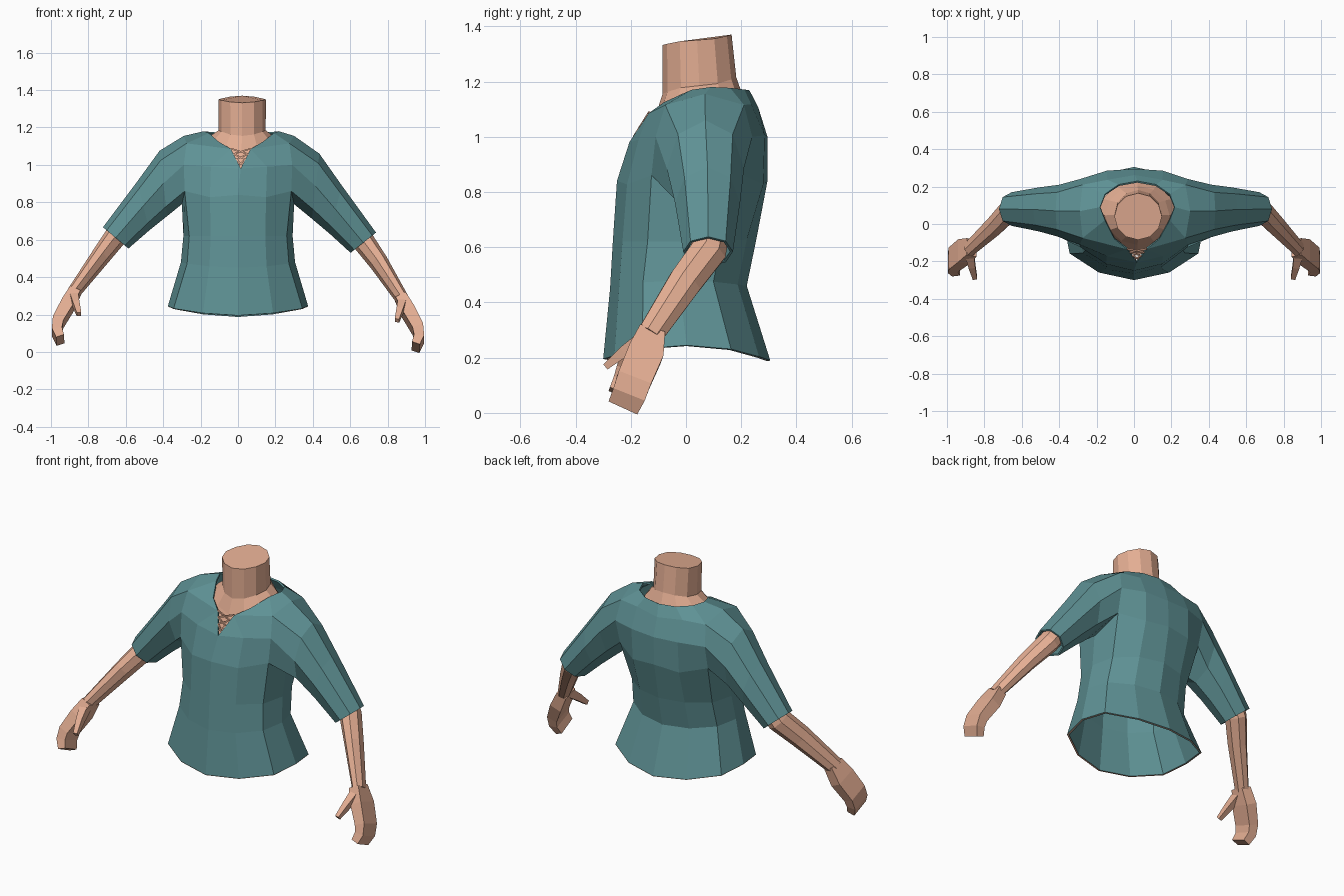
import bpy, bmesh, math
from mathutils import Vector

if "Cube" in bpy.data.objects:
    bpy.data.objects.remove(bpy.data.objects["Cube"])


def material(name, rgb):
    m = bpy.data.materials.new(name)
    m.diffuse_color = (*rgb, 1)
    m.use_nodes = True
    m.node_tree.nodes["Principled BSDF"].inputs["Base Color"].default_value = m.diffuse_color
    return m


TEAL = material("teal cloth", (0.114, 0.288, 0.302))
SKIN = material("skin", (0.776, 0.423, 0.292))


def finish(bm, name, mat):
    bmesh.ops.recalc_face_normals(bm, faces=bm.faces)
    me = bpy.data.meshes.new(name)
    bm.to_mesh(me)
    bm.free()
    me.materials.append(mat)
    ob = bpy.data.objects.new(name, me)
    bpy.context.collection.objects.link(ob)
    return ob


def place(p, s):
    """Put an arm point on side s; the left arm hangs slightly higher."""
    x, y, z = p
    lift = 0
    if s < 0 and x > 0.3:
        lift = 0.01 + 0.03 * (x - 0.3) / 0.7
        x -= 0.016 if x < 0.8 else 0
    return Vector((s * x, y, z + lift))


def body_ring(hx, yf, yb, zf, zs, zb, cx=0.0, n=12):
    """Oval ring whose height differs at the front, sides and back."""
    pts = []
    for i in range(n):
        a = 2 * math.pi * i / n
        c, s = math.cos(a), math.sin(a)
        z = zs + ((zb if s > 0 else zf) - zs) * s * s
        pts.append(Vector((cx + hx * c, (yf + yb) / 2 + (yb - yf) / 2 * s, z)))
    return pts


def bridge(bm, a, b):
    for i in range(len(a)):
        j = (i + 1) % len(a)
        bm.faces.new((a[i], a[j], b[j], b[i]))


def tube(name, sections, wide, n, side=1):
    """Closed loft; each section is centre, half width, half thickness."""
    bm = bmesh.new()
    cs = [Vector(s[0]) for s in sections]
    rings = []
    for k, (c, hw, ht) in enumerate(sections):
        d = (cs[min(k + 1, len(cs) - 1)] - cs[max(k - 1, 0)]).normalized()
        w = Vector(wide)
        w = (w - d * w.dot(d)).normalized()
        t = d.cross(w)
        grow = 1 / math.cos(math.pi / n)
        # every vertex of a section shares the side offset of its centre
        shift = place(cs[k], side) - Vector((side * cs[k].x, cs[k].y, cs[k].z))
        ring = []
        for i in range(n):
            a = 2 * math.pi * (i + 0.5) / n
            p = cs[k] + w * hw * grow * math.cos(a) + t * ht * grow * math.sin(a)
            ring.append(bm.verts.new(Vector((side * p.x, p.y, p.z)) + shift))
        rings.append(ring)
    for a, b in zip(rings, rings[1:]):
        bridge(bm, a, b)
    bm.faces.new(rings[0])
    bm.faces.new(rings[-1])
    return finish(bm, name, SKIN)


# Shirt body, hem to collar: half width, front y, back y, front/side/back z
bm = bmesh.new()
rows = [
    body_ring(0.375, -0.30, 0.305, 0.195, 0.245, 0.19),
    body_ring(0.305, -0.275, 0.22, 0.45, 0.48, 0.46),
    body_ring(0.292, -0.265, 0.255, 0.62, 0.62, 0.63),
    body_ring(0.30, -0.25, 0.295, 0.84, 0.79, 0.84),
    body_ring(0.30, -0.205, 0.295, 0.98, 1.02, 1.0, 0.005),
    body_ring(0.295, -0.125, 0.262, 1.085, 1.155, 1.105, 0.005),
    body_ring(0.20, -0.05, 0.23, 1.14, 1.18, 1.168, 0.018),
]
# Fuller corners on the lower body
for r, k in ((0, 1.06), (1, 1.03), (2, 1.03)):
    for col in (1, 5, 7, 11):
        rows[r][col].x *= k
        rows[r][col].y *= k
# Flatter upper back
for r, y in ((3, 0.28), (4, 0.285)):
    for col in (2, 4):
        rows[r][col].y = y
# Armhole corners: row, half width, front y, back y, z
for r, hx, yf, yb, z in ((3, 0.285, -0.125, 0.205, 0.86),
                         (4, 0.29, -0.11, 0.24, 1.0),
                         (5, 0.275, -0.075, 0.21, 1.115)):
    for col, s, y in ((11, 1, yf), (7, -1, yf), (1, 1, yb), (5, -1, yb)):
        rows[r][col] = Vector((s * hx, y, z))
# V neckline points
CX = 0.015
for col, s in ((8, -1), (10, 1)):
    rows[5][col] = Vector((CX + s * 0.052, -0.135, 1.085))
    rows[6][col] = Vector((CX + s * 0.12, -0.08, 1.125))
rows[4][9].x = CX
v = [[bm.verts.new(p) for p in r] for r in rows]
for r in range(6):
    for c in range(12):
        d = (c + 1) % 12
        if r in (3, 4) and c in (11, 0, 5, 6):      # armholes
            continue
        if r == 5 and c in (8, 9):                  # open neck
            continue
        if r == 4 and c == 8:
            bm.faces.new((v[4][8], v[4][9], v[5][8]))
        elif r == 4 and c == 9:
            bm.faces.new((v[4][9], v[4][10], v[5][10]))
        else:
            bm.faces.new((v[r][c], v[r][d], v[r + 1][d], v[r + 1][c]))

# Sleeves: top (x, z), under (x, z), middle y, half depth
SLEEVE = [((0.435, 1.06), (0.395, 0.712), 0.07, 0.14),
          ((0.555, 0.89), (0.49, 0.632), 0.078, 0.118),
          ((0.738, 0.638), (0.602, 0.53), 0.08, 0.09)]
for s in (1, -1):
    mid, fr, bk = (0, 11, 1) if s > 0 else (6, 7, 5)
    prev = [v[3][mid], v[3][fr], v[4][fr], v[5][fr],
            v[5][mid], v[5][bk], v[4][bk], v[3][bk]]
    for top, low, cy, hy in SLEEVE:
        ring = []
        for i in range(8):
            a = math.pi * i / 4
            f = (1 - math.cos(a)) / 2
            p = (low[0] + (top[0] - low[0]) * f, cy - hy * math.sin(a),
                 low[1] + (top[1] - low[1]) * f)
            ring.append(bm.verts.new(place(p, s)))
        bridge(bm, prev, ring)
        prev = ring
loose = [x for x in bm.verts if not x.link_faces]
bmesh.ops.delete(bm, geom=loose, context='VERTS')
shirt = finish(bm, "shirt", TEAL)
# Outward normals so the cloth thickens inward
front = min(shirt.data.polygons, key=lambda p: p.center.y)
if front.normal.y > 0:
    shirt.data.flip_normals()
cloth = shirt.modifiers.new("thickness", 'SOLIDIFY')
cloth.thickness = 0.01
cloth.offset = -1

# Thin skin-coloured edge under the hem
bm = bmesh.new()
bridge(bm, *[[bm.verts.new((p.x * k, p.y * k, p.z - 0.002)) for p in rows[0]]
             for k in (0.999, 0.968)])
finish(bm, "hem_edge", SKIN)

# Neck with the upper chest that shows through the collar
bm = bmesh.new()
neck = [
    body_ring(0.215, -0.165, 0.235, 0.94, 1.10, 1.09, 0.017),
    body_ring(0.172, -0.112, 0.205, 1.07, 1.152, 1.15, 0.018),
    body_ring(0.126, -0.085, 0.182, 1.155, 1.185, 1.215, 0.022),
    body_ring(0.127, -0.085, 0.165, 1.332, 1.35, 1.37, 0.022),
]
nv = [[bm.verts.new(p) for p in r] for r in neck]
for a, b in zip(nv, nv[1:]):
    bridge(bm, a, b)
bm.faces.new(nv[-1])
finish(bm, "neck", SKIN)

# Arms, hands and thumbs
for s, tag in ((1, "right"), (-1, "left")):
    tube("forearm_" + tag, [
        ((0.61, 0.10, 0.69), 0.06, 0.055),
        ((0.675, 0.08, 0.585), 0.064, 0.054),
        ((0.755, -0.003, 0.475), 0.06, 0.046),
        ((0.878, -0.13, 0.283), 0.047, 0.032)], (0, 0.82, -0.57), 8, s)
    tube("hand_" + tag, [
        ((0.868, -0.125, 0.295), 0.047, 0.03),
        ((0.91, -0.148, 0.215), 0.065, 0.034),
        ((0.962, -0.188, 0.12), 0.063, 0.03),
        ((0.968, -0.205, 0.07), 0.061, 0.027),
        ((0.95, -0.226, 0.025), 0.057, 0.022)], (0, 0.94, -0.34), 4, s)
    tube("thumb_" + tag, [
        ((0.88, -0.15, 0.275), 0.026, 0.024),
        ((0.866, -0.225, 0.222), 0.02, 0.018),
        ((0.85, -0.29, 0.168), 0.012, 0.012)], (0, 0.6, -0.8), 4, s)


# Crossed laces in the V
def lace_point(z, s):
    f = (z - 0.98) / 0.105
    return (CX + s * 0.052 * f, -0.2 + 0.066 * f, z)


for k in range(3):
    z = 1.0 + 0.029 * k
    for s in (1, -1):
        tube("lace", [(lace_point(z, s), 0.004, 0.004),
                      (lace_point(z + 0.029, -s), 0.004, 0.004)], (0, 1, 0), 4)
